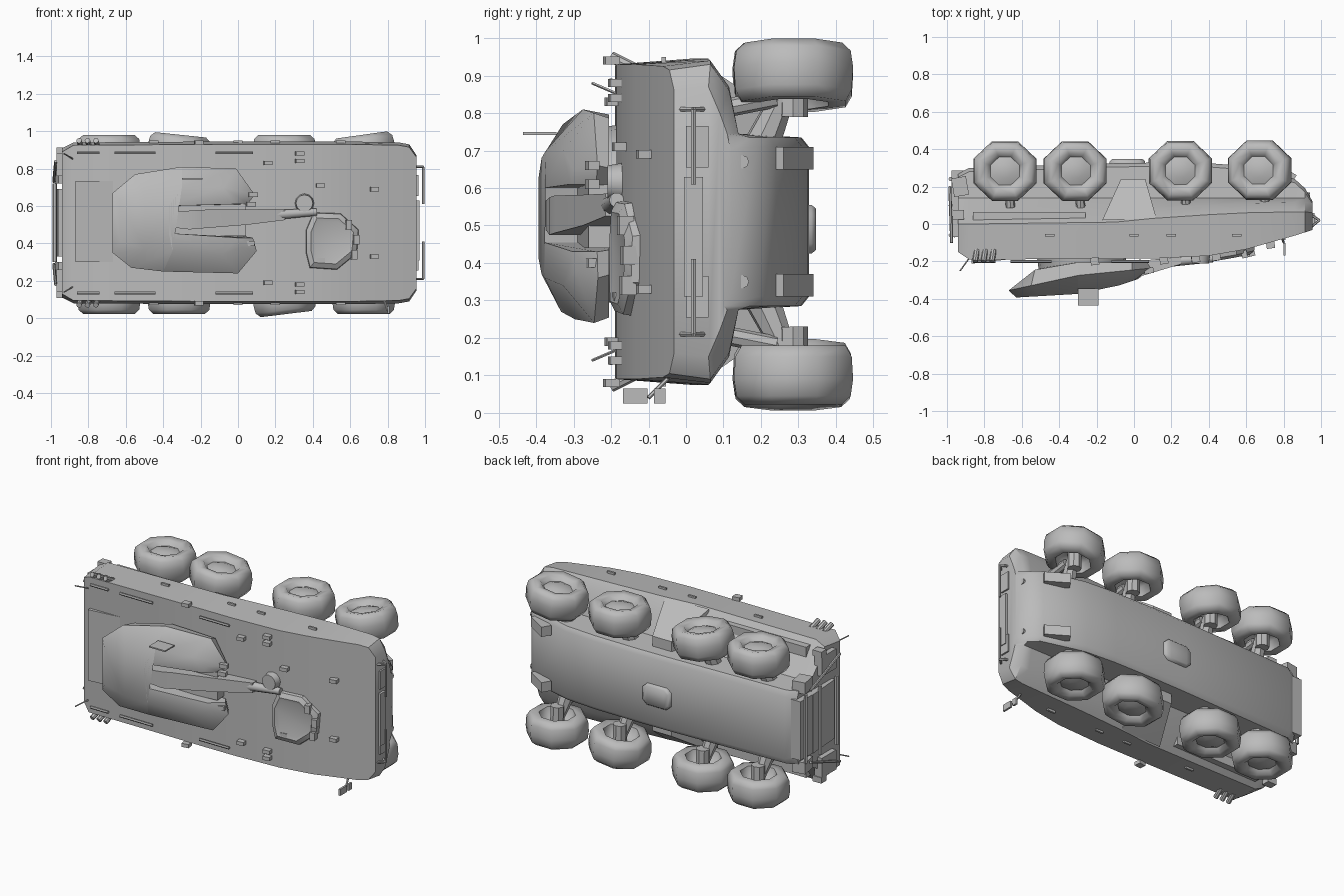
import bpy, bmesh, math
from mathutils import Vector, Matrix

MID = 0.51  # centre line across the vehicle (z); vehicle "up" is -y, forward is +x

grey = bpy.data.materials.new("plain grey")
grey.diffuse_color = (0.5, 0.5, 0.5, 1)


def finish(name, bm, angle=40):
    bmesh.ops.recalc_face_normals(bm, faces=bm.faces)
    me = bpy.data.meshes.new(name)
    bm.to_mesh(me)
    bm.free()
    ob = bpy.data.objects.new(name, me)
    bpy.context.collection.objects.link(ob)
    me.materials.append(grey)
    bpy.ops.object.select_all(action='DESELECT')
    ob.select_set(True)
    bpy.context.view_layer.objects.active = ob
    bpy.ops.object.shade_smooth_by_angle(angle=math.radians(angle))
    return ob


def loft(name, rings, angle=40):
    """Skin closed rings of points and cap both ends."""
    bm = bmesh.new()
    vs = [[bm.verts.new(p) for p in r] for r in rings]
    n = len(rings[0])
    for a, b in zip(vs, vs[1:]):
        for i in range(n):
            j = (i + 1) % n
            bm.faces.new((a[i], a[j], b[j], b[i]))
    caps = [bm.faces.new(vs[0]), bm.faces.new(vs[-1])]
    bmesh.ops.triangulate(bm, faces=caps)
    return finish(name, bm, angle)


def box(name, c, s, turn=0):
    bm = bmesh.new()
    m = Matrix.Translation(c) @ Matrix.Rotation(math.radians(turn), 4, 'Z') @ Matrix.Diagonal((*s, 1))
    bmesh.ops.create_cube(bm, size=1, matrix=m)
    return finish(name, bm)


def rod(name, a, b, r, r2=None, n=8):
    a, b = Vector(a), Vector(b)
    q = (b - a).to_track_quat('Z', 'Y')
    ring = lambda o, rad: [o + q @ Vector((rad * math.cos(t * math.tau / n), rad * math.sin(t * math.tau / n), 0))
                           for t in range(n)]
    return loft(name, [ring(a, r), ring(b, r if r2 is None else r2)])


def lerp(x, pts):
    if x <= pts[0][0]:
        return pts[0][1]
    for (x0, y0), (x1, y1) in zip(pts, pts[1:]):
        if x <= x1:
            return y0 + (y1 - y0) * (x - x0) / (x1 - x0)
    return pts[-1][1]


def roof(x):
    return lerp(x, [(-0.94, -0.15), (-0.88, -0.19), (0.1, -0.185), (0.4, -0.17), (0.6, -0.135), (0.85, -0.065), (0.96, -0.03)])


# Hull columns: x, roof half width, belt y, belt half width, tub floor y, floor half width
rings = []
for x, rw, by, bw, fy, fw in [(-0.94, 0.38, 0.0, 0.40, 0.27, 0.17), (-0.88, 0.415, 0.0, 0.43, 0.30, 0.19),
                              (-0.1, 0.42, 0.01, 0.435, 0.325, 0.2), (0.1, 0.42, 0.03, 0.435, 0.328, 0.2),
                              (0.4, 0.42, 0.05, 0.435, 0.325, 0.2), (0.6, 0.42, 0.06, 0.435, 0.31, 0.2),
                              (0.86, 0.415, 0.065, 0.43, 0.24, 0.2), (0.915, 0.405, 0.065, 0.42, 0.19, 0.2),
                              (0.955, 0.35, 0.06, 0.36, 0.12, 0.19)]:
    sy = min(by + 0.05, fy - 0.03)
    half = [(roof(x), rw), (by, bw), (sy, bw - 0.07), (min(0.14, fy - 0.01), 0.235), (fy - 0.02, 0.225), (fy, fw)]
    rings.append([(x, y, MID + w) for y, w in half] + [(x, y, MID - w) for y, w in reversed(half)])
loft("hull", rings)

# Floor hatch with rounded corners
hatch = lambda y, k: [(-0.035 + k * 0.095 * u, y, 0.49 + k * 0.065 * v) for u, v in
                      [(1, .6), (.7, 1), (-.7, 1), (-1, .6), (-1, -.6), (-.7, -1), (.7, -1), (1, -.6)]]
loft("floor_hatch", [hatch(0.31, 1), hatch(0.335, 1), hatch(0.347, 0.85)], 60)

# Wheels: eight-sided lathed tyres, domed hub outside, open dish inside
PROFILE = [(0.04, 0.06), (0.08, 0.045), (0.1, 0.07), (0.14, 0.078), (0.165, 0.055), (0.172, 0.01),
           (0.168, -0.05), (0.15, -0.08), (0.1, -0.08), (0.085, -0.03), (0.04, -0.015)]


def wheel(name, x, y, z, side, steer):
    m = Matrix.Translation((x, y, z)) @ Matrix.Rotation(math.radians(steer), 4, 'Y') @ Matrix.Diagonal((1.06, 1, 1, 1))
    rr = [[m @ Vector((r * math.cos((i + .5) * math.tau / 8), r * math.sin((i + .5) * math.tau / 8), h * side))
           for i in range(8)] for r, h in PROFILE]
    loft(name, rr, 65)


AXLES = [(-0.69, 0.283), (-0.315, 0.283), (0.248, 0.285), (0.672, 0.287)]
for side, tag in ((1, "left"), (-1, "right")):
    s = lambda w: MID + side * w
    for k, (x, y) in enumerate(AXLES):
        steer = {(1, 1): 6, (1, 3): -8, (-1, 2): -7}.get((side, k), 0)
        wheel(f"wheel_{tag}_{k}", x, y, 0.903 if side > 0 else 0.1, side, steer)
        # Suspension arm, spring and axle
        rod(f"suspension_arm_{tag}_{k}", (x - 0.02, 0.2, s(0.2)), (x, 0.27, s(0.36)), 0.05, 0.03)
        rod(f"spring_{tag}_{k}", (x + 0.03, 0.09, s(0.3)), (x + 0.02, 0.24, s(0.33)), 0.025)
        rod(f"axle_{tag}_{k}", (x, 0.285, s(0.28)), (x, 0.287, s(0.39)), 0.04)

    # Side door panel between the middle axles
    loft(f"side_door_{tag}", [[(-0.17, 0.02, s(w)), (0.12, 0.03, s(w)), (0.06, 0.24, s(v)), (-0.07, 0.24, s(v))]
                              for w, v in ((0.433, 0.29), (0.2, 0.2))])
    # Recessed side lockers, roof rails and hand grips
    box(f"side_locker_{tag}", (-0.56, 0.04, s(0.37)), (0.6, 0.05, 0.06))
    for k, (x, l) in enumerate([(-0.8, 0.12), (-0.55, 0.22), (-0.02, 0.2)]):
        rod(f"roof_rail_{tag}_{k}", (x - l / 2, -0.2, s(0.375)), (x + l / 2, -0.2, s(0.375)), 0.008, n=6)
    for k, x in enumerate([-0.45, 0.0, 0.2, 0.55]):
        box(f"hand_grip_{tag}_{k}", (x, -0.06, s(0.432)), (0.05, 0.012, 0.016))
    # Smoke dischargers, roof periscopes and lamps
    for k in range(3):
        rod(f"smoke_tube_{tag}_{k}", (-0.84 + 0.045 * k, -0.14, s(0.41)), (-0.85 + 0.045 * k, -0.2, s(0.44)), 0.015)
    for k, (x, w) in enumerate([(-0.21, 0.43), (0.16, 0.32), (0.33, 0.37), (0.33, 0.33), (0.73, 0.18), (0.44, 0.2)]):
        box(f"roof_fitting_{tag}_{k}", (x, roof(x) - 0.012, s(w)), (0.045, 0.04, 0.022), 8)
    box(f"headlamp_{tag}", (0.92, 0.03, s(0.2)), (0.09, 0.06, 0.11))
    # Nose guard rails and tow hooks
    for k, y in enumerate((0.06, -0.03)):
        rod(f"nose_rail_{k}_{tag}", (0.93, y, s(0.3)), (0.99, 0.02, s(0.3)), 0.007, n=6)
    rod(f"nose_rail_bar_{tag}", (0.99, 0.02, s(0.3)), (0.99, 0.02, s(0.1)), 0.007, n=6)
    rod(f"nose_hook_{tag}", (0.86, 0.15, s(0.16)), (0.94, 0.15, s(0.16)), 0.018)
    # Prow deflectors beside the tub
    box(f"prow_bracket_{tag}", (0.79, 0.275, s(0.17)), (0.15, 0.06, 0.06), -32)
    # Rear equipment: side lockers, steps, lamps, guard rail
    box(f"rear_locker_{tag}", (-0.945, 0.0, s(0.31)), (0.05, 0.14, 0.12))
    box(f"rear_step_{tag}", (-0.93, 0.2, s(0.245)), (0.08, 0.1, 0.07), 10)
    box(f"rear_lamp_{tag}", (-0.94, 0.05, s(0.385)), (0.06, 0.05, 0.035))
    rod(f"rear_rail_{tag}", (-0.975, -0.1, s(0.33)), (-0.985, 0.2, s(0.22)), 0.008, n=6)
    rod(f"antenna_{tag}", (-0.88, -0.18, s(0.34)), (-0.93, -0.25, s(0.37)), 0.004, n=5)

# Rear ramp door, its frame and the central drive housing
box("rear_ramp", (-0.95, 0.05, MID), (0.04, 0.24, 0.36), 4)
box("drive_housing", (-0.935, 0.205, MID), (0.08, 0.16, 0.36))
for k, y in enumerate((-0.06, 0.1, 0.24)):
    rod(f"rear_bar_{k}", (-0.98, y, 0.3), (-0.98, y, 0.72), 0.012, n=6)
box("bumper_bar", (0.955, 0.02, 0.47), (0.03, 0.05, 0.32))

# Rear deck plate, sloping down toward the turret
loft("rear_deck", [[(-0.87, -0.17, z), (-0.87, -0.212, z), (-0.66, -0.188, z), (-0.66, -0.17, z)] for z in (0.3, 0.735)])
# Turret ring
rod("turret_ring", (-0.28, -0.17, 0.53), (-0.28, -0.24, 0.53), 0.24, 0.23, 20)


# Turret: rear block and two forward cheeks, leaving a slot for the gun
def shell(name, edge, crown):
    low = [(max(x, -.53) - (0.02 if x > 0 else 0), -.205 - max(0, -.35 - x) * .2, .53 + (z - .53) * .95) for x, z in edge]
    mid = [(x, lerp(x, [(-.67, -.355), (-.3, -.275), (.1, -.235)]), z) for x, z in edge]
    top = [(x, lerp(x, [(-.63, -.393), (-.2, -.368), (.02, -.295)]), z) for x, z in crown]
    loft(name, [low, mid, top], 48)


shell("turret_rear", [(-.67, .35), (-.57, .27), (-.4, .25), (-.37, .455), (-.37, .6), (-.3, .81), (-.55, .77), (-.67, .67)],
      [(-.63, .41), (-.5, .37), (-.35, .36), (-.37, .455), (-.37, .6), (-.3, .7), (-.5, .68), (-.63, .63)])
shell("turret_cheek_right", [(-.4, .25), (0, .24), (.1, .36), (.08, .43), (-.37, .455)],
      [(-.35, .36), (-.08, .34), (.02, .38), (0, .43), (-.37, .455)])
shell("turret_cheek_left", [(-.37, .6), (.05, .61), (.09, .66), (-.01, .8), (-.3, .81)],
      [(-.37, .6), (-.02, .61), (0, .65), (-.08, .7), (-.3, .7)])

# Gun cradle, mantlet, tapered cover and barrel tip: x, upper y, lower y, low z, high z
box("gun_cradle", (-0.17, -0.24, 0.525), (0.42, 0.07, 0.17), 4)
loft("gun_cover", [[(x, y0, z0), (x, y0, z1), (x, y1, z1), (x, y1, z0)] for x, y0, y1, z0, z1 in
                   [(-.385, -.375, -.22, .49, .565), (-.26, -.365, -.22, .475, .575), (-.2, -.35, -.22, .48, .58),
                    (.05, -.275, -.195, .5, .582), (.25, -.215, -.175, .525, .585)]])
rod("gun_barrel", (0.2, -0.2, 0.553), (0.42, -0.185, 0.568), 0.028, 0.02, 10)

# Turret sight plate and fittings
box("sight_plate", (-0.245, -0.39, 0.745), (0.11, 0.09, 0.008))
for k, (x, z) in enumerate([(0.08, 0.66), (0.07, 0.61), (0.06, 0.4), (-0.2, 0.27)]):
    box(f"turret_fitting_{k}", (x, -0.25, z), (0.05, 0.03, 0.025), 10)

# Driver's visor: faceted raised rim with a domed lid
visor = lambda dy, k: [(0.5 + k * u, roof(0.5 + k * u) + dy, 0.415 + k * v) for u, v in
                       [(-.12, -.15), (.03, -.16), (.14, -.07), (.15, .06), (.05, .15), (-.1, .155), (-.14, .06), (-.14, -.07)]]
loft("driver_visor", [visor(0.03, 1), visor(-0.02, 0.95), visor(-0.034, 0.78), visor(-0.028, 0.66)], 25)
for k, (x, z) in enumerate([(0.62, 0.34), (0.63, 0.42), (0.59, 0.5)]):
    box(f"visor_block_{k}", (x, roof(x) - 0.025, z), (0.03, 0.04, 0.05), 13)
# Round vent on the roof
rod("round_vent", (0.355, -0.15, 0.615), (0.355, -0.21, 0.615), 0.055, 0.045, 12)

# Mirror on its arm at the front corner
rod("mirror_arm", (0.78, -0.04, 0.1), (0.8, -0.1, 0.04), 0.006, n=6)
box("mirror_large", (0.805, -0.135, 0.045), (0.012, 0.065, 0.04))
box("mirror_small", (0.805, -0.07, 0.045), (0.012, 0.03, 0.04))
